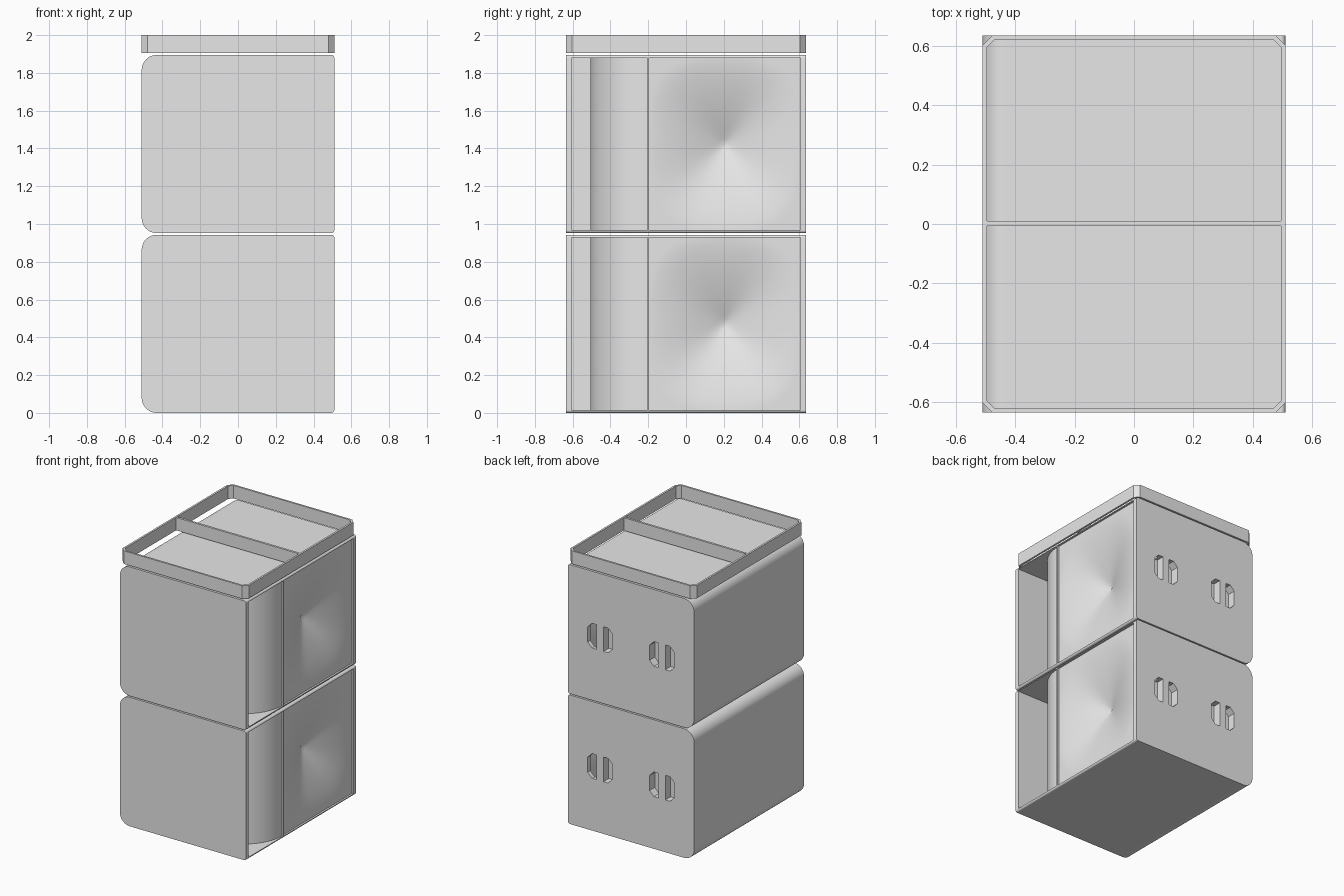
import bpy, bmesh, math
from mathutils import Vector

if "Cube" in bpy.data.objects:
    bpy.data.objects.remove(bpy.data.objects["Cube"], do_unlink=True)

HALF_X, HALF_Y, HEIGHT = 0.51, 0.635, 0.943
RIM_Y, RIM_Z = 0.605, 0.015
SPLIT = -0.2

grey = bpy.data.materials.new("light_grey")
grey.use_nodes = True
grey.diffuse_color = (0.8, 0.8, 0.8, 1)
grey.node_tree.nodes["Principled BSDF"].inputs["Base Color"].default_value = (0.8, 0.8, 0.8, 1)


def add_object(name, bm):
    bmesh.ops.recalc_face_normals(bm, faces=bm.faces[:])
    mesh = bpy.data.meshes.new(name)
    bm.to_mesh(mesh)
    bm.free()
    mesh.materials.append(grey)
    obj = bpy.data.objects.new(name, mesh)
    bpy.context.collection.objects.link(obj)
    return obj


def activate(obj):
    bpy.ops.object.select_all(action='DESELECT')
    obj.select_set(True)
    bpy.context.view_layer.objects.active = obj


def prism(name, outline, axis, low, high):
    """Extrude a 2D outline along y (outline in x, z) or z (outline in x, y)."""
    bm = bmesh.new()
    place = (lambda a, b: (a, low, b)) if axis == 'y' else (lambda a, b: (a, b, low))
    face = bm.faces.new([bm.verts.new(place(a, b)) for a, b in outline])
    grown = bmesh.ops.extrude_face_region(bm, geom=[face])["geom"]
    shift = Vector((0, high - low, 0) if axis == 'y' else (0, 0, high - low))
    bmesh.ops.translate(bm, vec=shift, verts=[v for v in grown if isinstance(v, bmesh.types.BMVert)])
    return add_object(name, bm)


def arc(cx, cy, radius, start, end, steps=12):
    angles = [math.radians(start + (end - start) * i / steps) for i in range(steps + 1)]
    return [(cx + radius * math.cos(t), cy + radius * math.sin(t)) for t in angles]


def rectangle(x0, x1, y0, y1):
    return [(x0, y0), (x1, y0), (x1, y1), (x0, y1)]


def octagon(hx, hy, c):
    return [(hx - c, -hy), (hx, c - hy), (hx, hy - c), (hx - c, hy),
            (c - hx, hy), (-hx, hy - c), (-hx, c - hy), (c - hx, -hy)]


def cut(obj, cutter):
    cutter.hide_render = True
    mod = obj.modifiers.new("cut", 'BOOLEAN')
    mod.operation, mod.solver, mod.object = 'DIFFERENCE', 'EXACT', cutter
    activate(obj)
    bpy.ops.object.modifier_apply(modifier=mod.name)
    bpy.data.objects.remove(cutter, do_unlink=True)


def smooth(obj):
    activate(obj)
    bpy.ops.object.shade_smooth_by_angle(angle=math.radians(30))
    mod = obj.modifiers.new("even_shading", 'WEIGHTED_NORMAL')
    mod.keep_sharp = True


def housing(name, z):
    # Shell with large radii on one side and small ones on the open side
    big, small = 0.08, 0.015
    outline = (arc(HALF_X - small, z + small, small, -90, 0, 4)
               + arc(HALF_X - small, z + HEIGHT - small, small, 0, 90, 4)
               + arc(big - HALF_X, z + HEIGHT - big, big, 90, 180)
               + arc(big - HALF_X, z + big, big, 180, 270))
    body = prism(name, outline, 'y', -HALF_Y, HALF_Y)
    low, high = z + RIM_Z, z + HEIGHT - RIM_Z

    # Open bay beside the curved inner wall
    edge = SPLIT - 0.005
    bay = ([(-0.44, -RIM_Y), (0.6, -RIM_Y), (0.6, edge)]
           + arc(0.2, edge, 0.3, 0, -90, 20) + [(-0.44, edge - 0.3)])
    cut(body, prism("bay_cutter", bay, 'z', low, high))

    # Recess behind the dented panel
    cut(body, prism("recess_cutter", rectangle(0.3, 0.6, SPLIT + 0.005, RIM_Y), 'z', low, high))

    # Paired grip slots on the back, chamfered on their outer corners
    mid, half, c = z + HEIGHT / 2, 0.09, 0.035
    for centre in (-0.25, 0.25):
        for side in (-1, 1):
            inner, outer = centre + side * 0.027, centre + side * 0.1
            slot = [(inner, mid - half), (outer - side * c, mid - half), (outer, mid - half + c),
                    (outer, mid + half - c), (outer - side * c, mid + half), (inner, mid + half)]
            cut(body, prism("slot_cutter", slot, 'y', HALF_Y - 0.06, HALF_Y + 0.1))
    smooth(body)


def dented_panel(name, z):
    # Soft panel pulled in at its middle
    bm = bmesh.new()
    bmesh.ops.create_grid(bm, x_segments=40, y_segments=40, size=1)
    centre_y, half_y = (SPLIT + RIM_Y) / 2, (RIM_Y - SPLIT) / 2
    for v in bm.verts:
        u, w = v.co.x, v.co.y
        reach = min(1, (abs(u) ** 3 + abs(w) ** 3) ** (1 / 3))
        depth = 0.13 * (1 - reach) ** 1.5
        v.co = (0.497 - depth, centre_y + u * half_y, z + HEIGHT / 2 + w * (HEIGHT / 2 - RIM_Z))
    panel = add_object(name, bm)
    if panel.data.polygons[0].normal.x < 0:
        panel.data.flip_normals()
    smooth(panel)


for level, z in (("lower", 0), ("upper", 0.952)):
    housing(level + "_housing", z)
    dented_panel(level + "_dented_panel", z)

# Top frame with chamfered corners and a middle divider
wall = 0.014
frame = prism("top_frame", octagon(HALF_X, HALF_Y, 0.032), 'z', 1.905, 2)
cut(frame, prism("frame_cutter", octagon(HALF_X - wall, HALF_Y - wall, 0.026), 'z', 1.8, 2.1))
prism("frame_divider", rectangle(wall / 2 - HALF_X, HALF_X - wall / 2, -0.006, 0.01), 'z', 1.905, 1.999)
